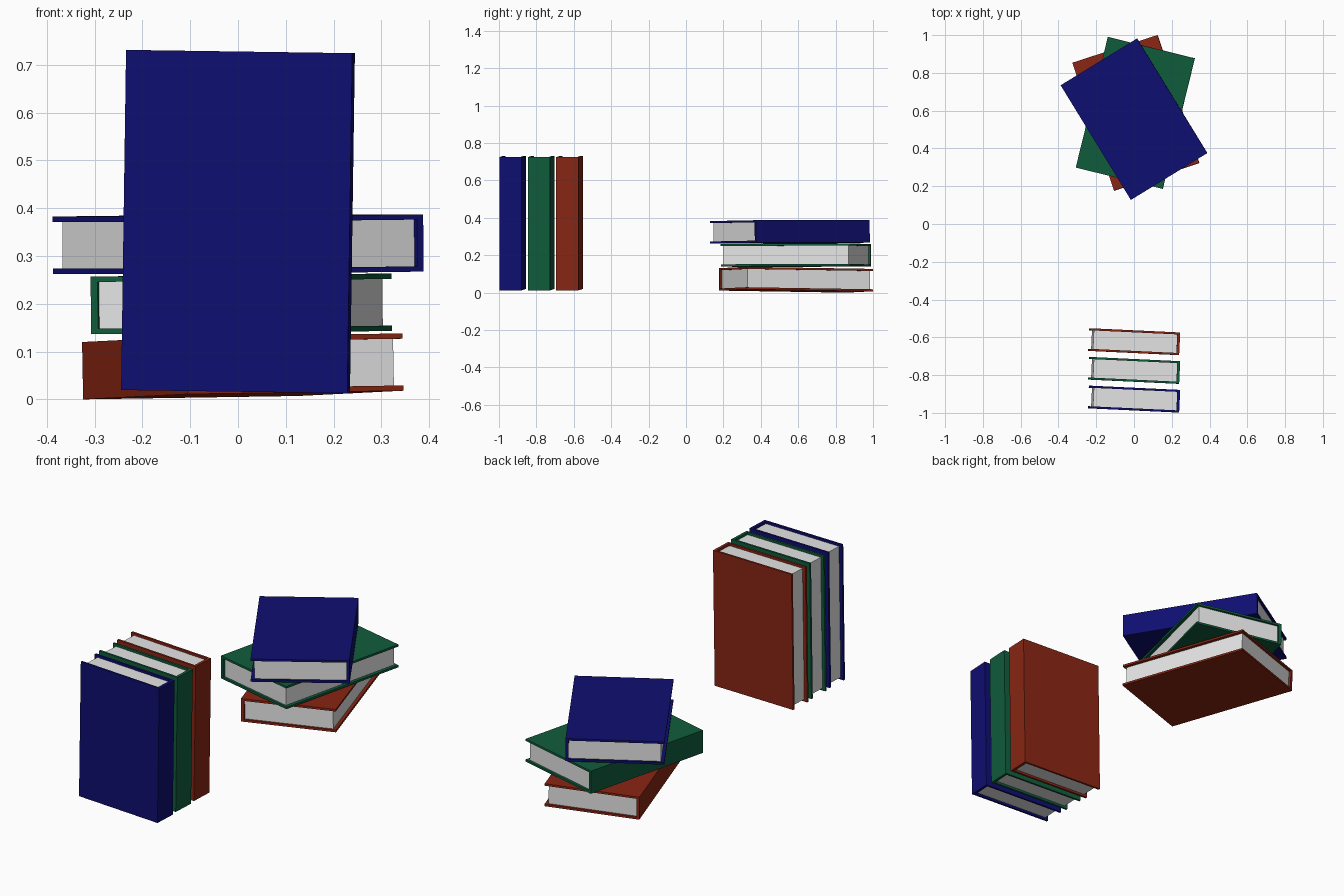
import bpy, bmesh, math
from mathutils import Matrix, Vector

if "Cube" in bpy.data.objects:
    bpy.data.objects.remove(bpy.data.objects["Cube"])

W, H, T = 0.474, 0.712, 0.12            # book width, height, thickness
BOARD, SPINE = 0.011, 0.015             # cover board and spine thickness
FORE, HEAD = 0.017, 0.012               # how far the pages sit inside the cover


def material(name, rgb):
    m = bpy.data.materials.new(name)
    m.diffuse_color = (*rgb, 1)
    m.use_nodes = True
    m.node_tree.nodes["Principled BSDF"].inputs["Base Color"].default_value = m.diffuse_color
    return m


COLOURS = {
    "blue": material("navy blue", (0.0045, 0.0045, 0.165)),
    "green": material("dark green", (0.0052, 0.107, 0.046)),
    "red": material("rust red", (0.25, 0.019, 0.0065)),
}
PAPER = material("paper grey", (0.78, 0.78, 0.78))


def extrude_profile(name, profile, depth, mat, matrix):
    """Extrude an (x, z) outline along y, centred on y = 0."""
    bm = bmesh.new()
    face = bm.faces.new([bm.verts.new((x, -depth / 2, z)) for x, z in profile])
    out = bmesh.ops.extrude_face_region(bm, geom=[face])
    moved = [v for v in out["geom"] if isinstance(v, bmesh.types.BMVert)]
    bmesh.ops.translate(bm, verts=moved, vec=(0, depth, 0))
    bmesh.ops.recalc_face_normals(bm, faces=bm.faces)
    mesh = bpy.data.meshes.new(name)
    bm.to_mesh(mesh)
    bm.free()
    mesh.materials.append(mat)
    ob = bpy.data.objects.new(name, mesh)
    ob.matrix_world = matrix
    bpy.context.collection.objects.link(ob)


def book(name, colour, x_axis, y_axis, centre):
    """Book with its spine on local -x, page height along local y."""
    x = Vector(x_axis).normalized()
    y = Vector(y_axis)
    y = (y - x * y.dot(x)).normalized()
    matrix = Matrix((x, y, x.cross(y))).transposed().to_4x4()
    matrix.translation = centre
    w, t = W / 2, T / 2
    inner_x, inner_z = -w + SPINE, t - BOARD
    # cover: U-shaped section of two boards and a spine
    cover = [(-w, -t), (w, -t), (w, -inner_z), (inner_x, -inner_z),
             (inner_x, inner_z), (w, inner_z), (w, t), (-w, t)]
    extrude_profile(name + "_cover", cover, H, COLOURS[colour], matrix)
    # page block
    pages = [(inner_x, -inner_z), (w - FORE, -inner_z),
             (w - FORE, inner_z), (inner_x, inner_z)]
    extrude_profile(name + "_pages", pages, H - 2 * HEAD, PAPER, matrix)


# standing row, spines to the right, leaning very slightly
for i, colour in enumerate(("blue", "green", "red")):
    book("standing_" + colour, colour, (-1, 0.047, 0.0145), (0.0135, 0, 1),
         (0, -0.927 + 0.152 * i, 0.372))

# lying stack: colour, turn, slope along x, slope along y, centre
for colour, turn, sx, sy, centre in (
        ("red", 18, 0.0149, -0.0155, (0.010, 0.588, 0.069)),
        ("green", -13.8, 0.008, 0.004, (0.007, 0.588, 0.200)),
        ("blue", 211.5, -0.01, 0, (0, 0.555, 0.325))):
    c, s = math.cos(math.radians(turn)), math.sin(math.radians(turn))
    book("lying_" + colour, colour, (c, s, sx), (-s, c, sy), centre)
